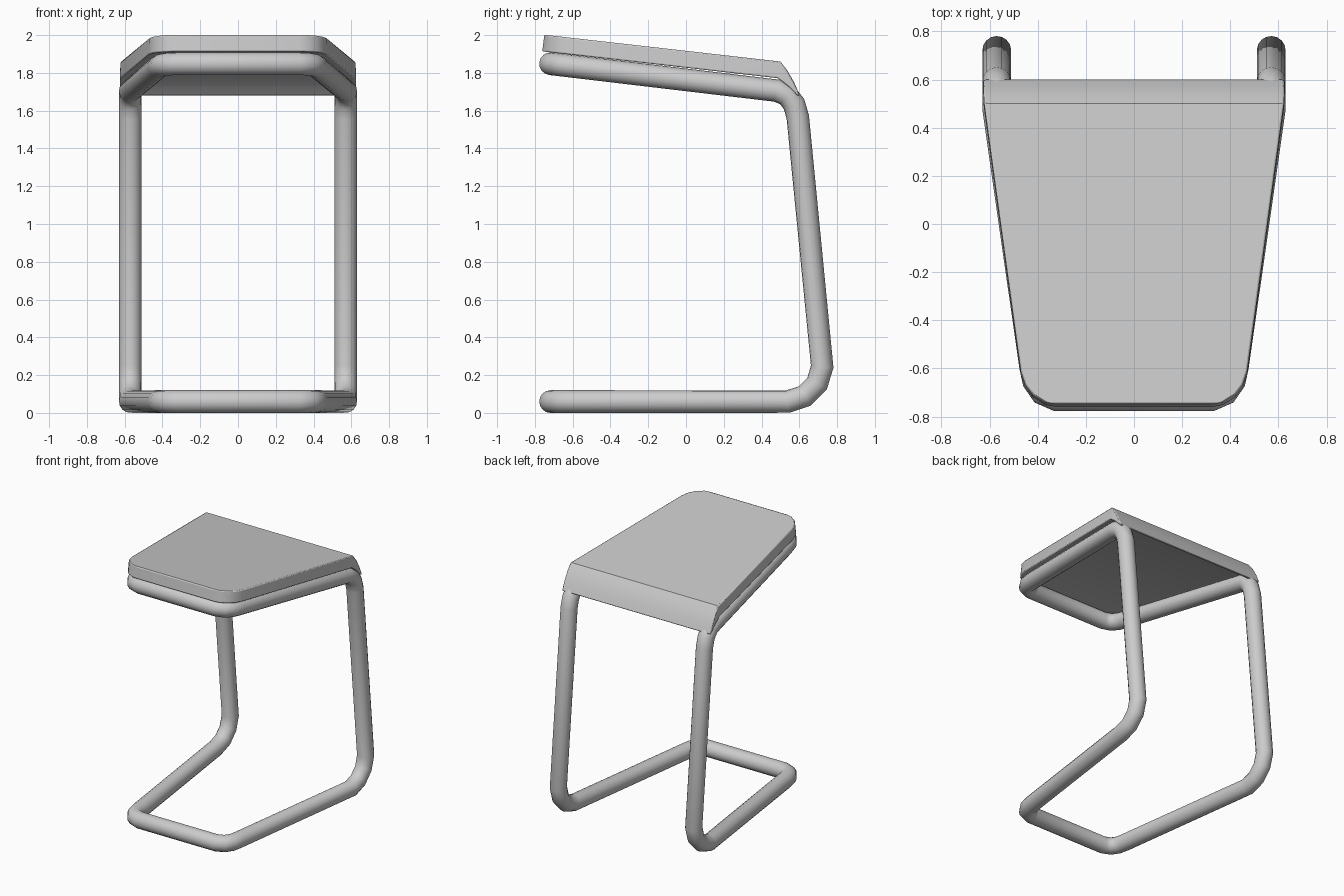
import bpy, bmesh

if "Cube" in bpy.data.objects:
    bpy.data.objects.remove(bpy.data.objects["Cube"])


def smooth(obj, angle):
    bpy.ops.object.select_all(action='DESELECT')
    obj.select_set(True)
    bpy.context.view_layer.objects.active = obj
    bpy.ops.object.shade_smooth_by_angle(angle=angle)


# Tubular frame: one closed loop, right half listed then mirrored
corner = [(0.32, -0.718), (0.375, -0.695), (0.405, -0.65), (0.417, -0.59)]
half = [(x, y, 0.06) for x, y in corner]
half += [(0.57, y, z) for y, z in [
    (0.54, 0.06), (0.63, 0.09), (0.694, 0.155), (0.721, 0.245),     # foot bend
    (0.592, 1.565), (0.572, 1.635), (0.535, 1.682), (0.48, 1.706)]]  # seat bend
half += [(x, y, 1.763 - 0.119 * y) for x, y in reversed(corner)]
path = half + [(-x, y, z) for x, y, z in reversed(half)]

curve = bpy.data.curves.new("frame_path", 'CURVE')
curve.dimensions = '3D'
curve.bevel_depth = 0.06
curve.bevel_resolution = 6
spline = curve.splines.new('POLY')
spline.points.add(len(path) - 1)
for p, co in zip(spline.points, path):
    p.co = (*co, 1)
spline.use_cyclic_u = True
frame = bpy.data.objects.new("tube_frame", curve)
bpy.context.collection.objects.link(frame)
frame.select_set(True)
bpy.context.view_layer.objects.active = frame
bpy.ops.object.convert(target='MESH')
frame = bpy.context.view_layer.objects.active
smooth(frame, 0.7)


# Seat: cross-sections (half width, top y, top z, bottom y, bottom z)
def top_z(y):
    return 1.917 - 0.113 * y


rows = []
for w, y in [(0.32, -0.75), (0.37, -0.74), (0.42, -0.708), (0.452, -0.665), (0.47, -0.61), (0.622, 0.50)]:
    rows.append((w, y, top_z(y), y - 0.011, top_z(y) - 0.088))
rows[-1] = (0.622, 0.50, 1.86, 0.485, 1.772)
# turned-down rear lip
rows += [(0.624, 0.535, 1.815, 0.515, 1.75),
         (0.624, 0.572, 1.752, 0.55, 1.722),
         (0.624, 0.602, 1.68, 0.588, 1.682)]

bm = bmesh.new()
rings = []
for w, ty, tz, by, bz in rows:
    rings.append([bm.verts.new(c) for c in
                  [(-w, ty, tz), (w, ty, tz), (w + 0.002, by, bz), (-w - 0.002, by, bz)]])
for a, b in zip(rings, rings[1:]):
    for i in range(4):
        j = (i + 1) % 4
        bm.faces.new((a[i], a[j], b[j], b[i]))
bm.faces.new(rings[0])
bm.faces.new(rings[-1])
bmesh.ops.recalc_face_normals(bm, faces=bm.faces)
mesh = bpy.data.meshes.new("seat")
bm.to_mesh(mesh)
bm.free()
seat = bpy.data.objects.new("seat", mesh)
bpy.context.collection.objects.link(seat)
smooth(seat, 0.6)
bevel = seat.modifiers.new("soft_edges", 'BEVEL')
bevel.width = 0.008
bevel.segments = 2
bevel.limit_method = 'ANGLE'
bevel.angle_limit = 1.0
